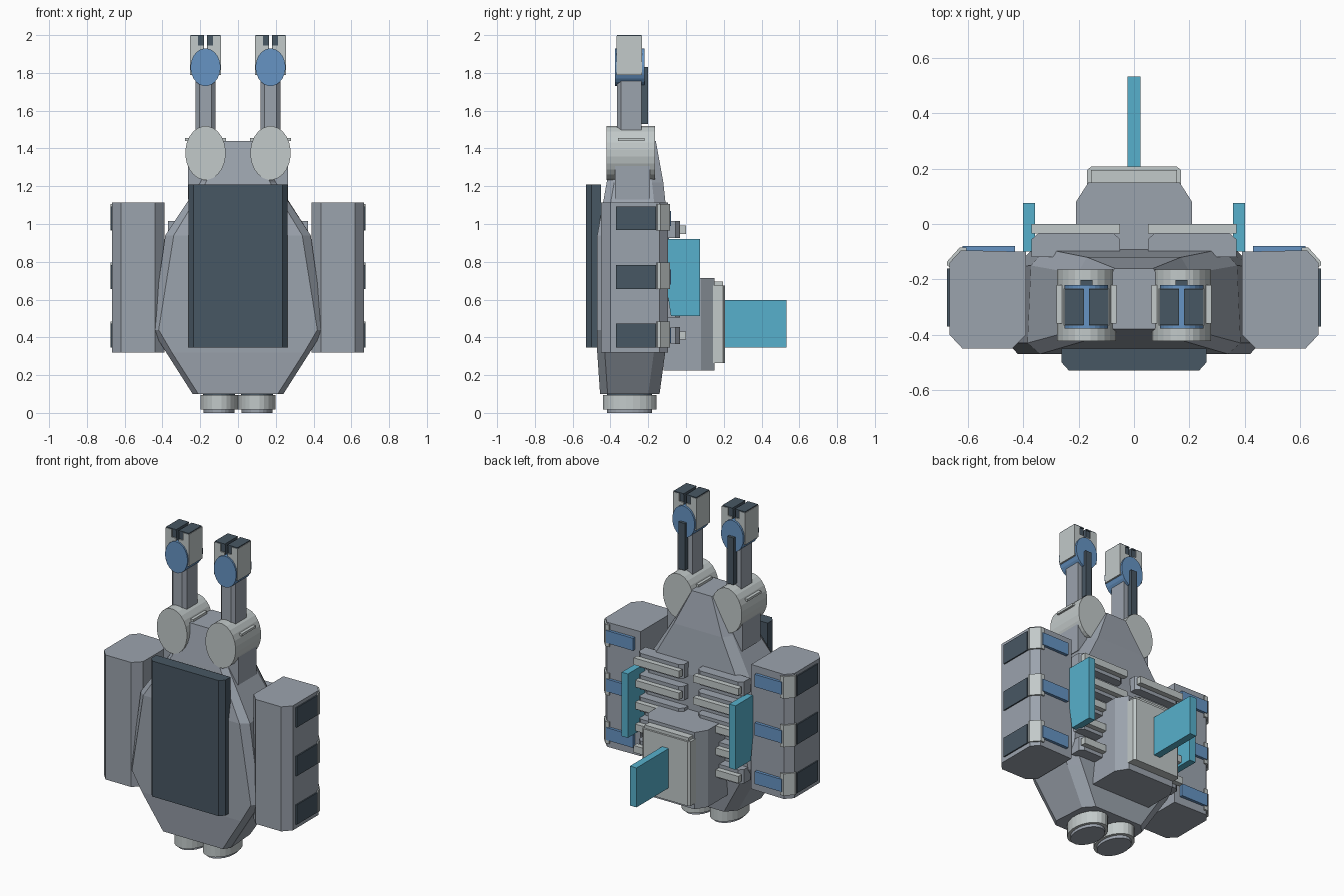
import bpy, bmesh, math

if "Cube" in bpy.data.objects:
    bpy.data.objects.remove(bpy.data.objects["Cube"])


def material(name, rgb):
    m = bpy.data.materials.new(name)
    m.diffuse_color = (*rgb, 1)
    m.use_nodes = True
    m.node_tree.nodes["Principled BSDF"].inputs["Base Color"].default_value = m.diffuse_color
    return m


GREY = material("hull grey", (0.33, 0.367, 0.42))
LIGHT = material("light grey", (0.54, 0.586, 0.586))
DARK = material("dark slate", (0.064, 0.095, 0.125))
BLUE = material("blue", (0.133, 0.296, 0.553))
CYAN = material("cyan", (0.095, 0.434, 0.604))


def loft(name, rings, mat):
    """Skin a stack of equal-length point rings and cap both ends."""
    bm = bmesh.new()
    vs = [[bm.verts.new(p) for p in r] for r in rings]
    n = len(vs[0])
    for a, b in zip(vs, vs[1:]):
        for i in range(n):
            j = (i + 1) % n
            bm.faces.new((a[i], a[j], b[j], b[i]))
    bm.faces.new(vs[0])
    bm.faces.new(vs[-1])
    bmesh.ops.recalc_face_normals(bm, faces=bm.faces[:])
    me = bpy.data.meshes.new(name)
    bm.to_mesh(me)
    bm.free()
    me.materials.append(mat)
    ob = bpy.data.objects.new(name, me)
    bpy.context.collection.objects.link(ob)
    return ob


def prism(name, pts, z0, z1, mat, s=1):
    return loft(name, [[(s * x, y, z) for x, y in pts] for z in (z0, z1)], mat)


def box(name, x, y, z, mat, s=1):
    return prism(name, [(x[0], y[0]), (x[1], y[0]), (x[1], y[1]), (x[0], y[1])],
                 z[0], z[1], mat, s)


def side_plate(name, pts, x0, x1, mat, s=1):
    """Extrude a y-z outline along x."""
    return loft(name, [[(s * x, y, z) for y, z in pts] for x in (x0, x1)], mat)


def ellipse(rx, ry, n=24):
    return [(rx * math.cos(2 * math.pi * (i + .5) / n),
             ry * math.sin(2 * math.pi * (i + .5) / n)) for i in range(n)]


def drum(name, cx, cz, rx, rz, y0, y1, mat):
    """Elliptical drum lying along y."""
    return loft(name, [[(cx + a, y, cz + b) for a, b in ellipse(rx, rz)]
                       for y in (y0, y1)], mat)


# Faceted hull: z, half width, front y, back y, front flat, back flat
def hull_ring(z, w, f, b, wf, wb):
    c = min(0.04, (b - f) / 4)
    half = [(wf, f), (w, f + c), (w * .5 + wb * .5 + .02, b - c * 1.5), (wb, b)]
    return [(x, y, z) for x, y in half] + [(-x, y, z) for x, y in reversed(half)]


loft("hull", [hull_ring(*r) for r in (
    (0.10, 0.24, -0.455, -0.14, 0.21, 0.17),
    (0.32, 0.38, -0.47, -0.11, 0.35, 0.30),
    (0.44, 0.455, -0.47, -0.095, 0.42, 0.37),
    (0.94, 0.385, -0.47, -0.09, 0.34, 0.32),
    (1.22, 0.20, -0.42, -0.12, 0.17, 0.17),
    (1.44, 0.09, -0.38, -0.16, 0.075, 0.07))], GREY)

# Front armour panel
prism("front_panel", [(-.262, -.45), (-.262, -.50), (-.235, -.53), (.235, -.53),
                      (.262, -.50), (.262, -.45)], 0.345, 1.21, DARK)

# Backpack, cover plate and tail fin
prism("backpack", [(-.21, -.12), (.21, -.12), (.21, .08), (.165, .15),
                   (-.165, .15), (-.21, .08)], 0.225, 0.715, GREY)
prism("backpack_cover", [(-.17, .14), (.17, .14), (.17, .195), (.155, .207),
                         (-.155, .207), (-.17, .195)], 0.265, 0.675, LIGHT)
box("backpack_cover_rim", (-.155, .155), (.145, .195), (.675, .695), LIGHT)
box("tail_fin", (-.023, .023), (.2, .533), (.345, .597), CYAN)

for s in (1, -1):
    # Side pods with panels, clips and lamps
    prism("side_pod", [(.39, -.10), (.39, -.40), (.44, -.45), (.62, -.45),
                       (.667, -.40), (.667, -.14), (.625, -.095)],
          0.32, 1.115, GREY, s)
    for z in (0.41, 0.72, 1.03):
        box("pod_panel", (.66, .675), (-.37, -.16), (z - .063, z + .063), DARK, s)
        prism("pod_clip", [(.66, -.16), (.675, -.15), (.675, -.135), (.63, -.085),
                           (.605, -.085), (.605, -.10)], z - .065, z + .075, LIGHT, s)
        box("pod_lamp", (.43, .62), (-.10, -.079), (z - .04, z + .04), BLUE, s)

    # Back cooling ribs
    for i in range(5):
        z = 0.41 + i * 0.14
        prism("rib_base", [(.05, -.12), (.37, -.12), (.37, -.055), (.345, -.033),
                           (.075, -.033), (.05, -.055)], z - .045, z + .045, GREY, s)
        box("rib_ridge", (.05, .37), (-.034, .0), (z - .022, z + .022), LIGHT, s)

    # Side fins with one clipped lower corner
    side_plate("side_fin", [(-.10, .92), (.075, .92), (.075, .512), (-.08, .512),
                            (-.10, .65)], .358, .402, CYAN, s)

    # Bottom thrusters
    for nm, r0, r1, z0, z1, mat in (("thruster", .1, .142, .018, .095, LIGHT),
                                    ("thruster_neck", .085, .12, .09, .12, DARK),
                                    ("thruster_disc", .083, .12, 0, .02, GREY)):
        prism(nm, [(.1 + a, -.298 + b) for a, b in ellipse(r0, r1)], z0, z1, mat, s)

    # Arms: shoulder, bracket, forearm, piston, elbow
    cx = 0.172
    box("shoulder_bracket", (.12, .265), (-.375, -.19), (1.13, 1.32), GREY, s)
    drum("shoulder", s * cx, 1.376, .107, .143, -.422, -.165, LIGHT)
    box("shoulder_ridge", (cx - .108, cx + .108), (-.36, -.22), (1.44, 1.455), LIGHT, s)
    prism("forearm", [(.12, -.345), (.14, -.365), (.205, -.365), (.225, -.345),
                      (.225, -.235), (.12, -.235)], 1.42, 1.82, GREY, s)
    box("piston", (cx - .022, cx + .022), (-.24, -.202), (1.53, 1.83), DARK, s)
    drum("elbow", s * cx, 1.83, .079, .1, -.377, -.22, BLUE)

    # Gripper: light outer jaws around dark inner pads
    for t in (1, -1):
        loft("gripper_jaw", [[(s * (cx + t * a), y, z) for a, y in (
            (.01, -.367), (.083, -.367), (.083, -.233), (.01, -.233))]
            for z in (1.79, 1.945)], LIGHT)
        loft("gripper_jaw_tip", [[(s * (cx + t * a), y, z) for a, y in (
            (.04, -.367), (.083, -.367), (.083, -.233), (.04, -.233))]
            for z in (1.945, 1.994)], LIGHT)
        loft("gripper_pad", [[(s * (cx + t * a), y, z) for a, y in (
            (.009, -.36), (.041, -.36), (.041, -.24), (.009, -.24))]
            for z in (1.80, 1.996)], DARK)
        loft("gripper_cap", [[(s * (cx + t * a), y, z) for a, y in (
            (.009, -.365), (.08, -.365), (.08, -.235), (.009, -.235))]
            for z in (1.992, 2.0)], DARK)
